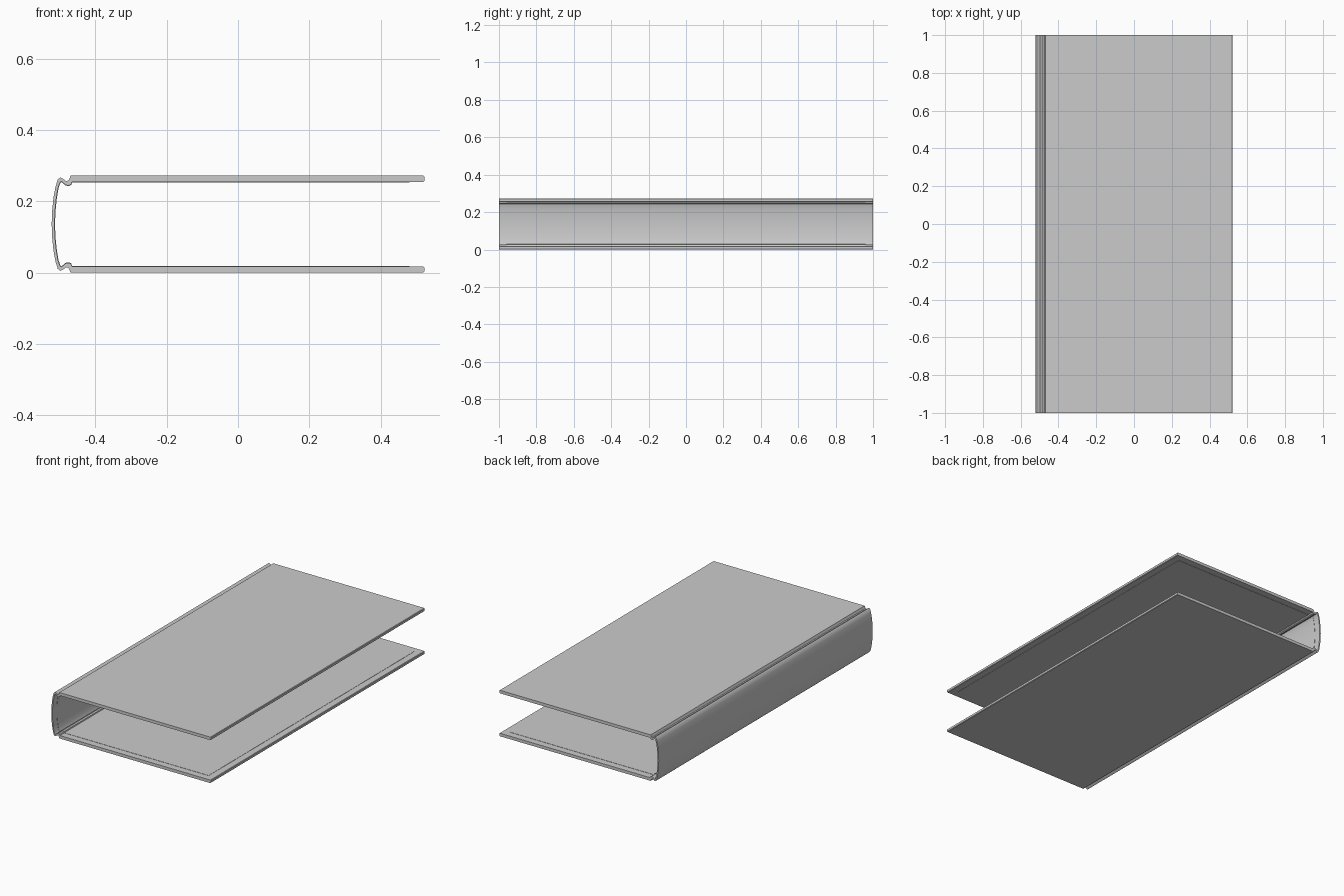
import bpy
from mathutils import Vector

if "Cube" in bpy.data.objects:
    bpy.data.objects.remove(bpy.data.objects["Cube"])

MID = 0.136  # height of the symmetry plane through the spine

# Upper half of the cover section, from spine middle to fore edge (x, z)
OUTER = [(-.522, .136), (-.521, .17), (-.517, .21), (-.511, .242), (-.505, .261),
         (-.498, .267), (-.490, .263), (-.482, .257), (-.475, .258), (-.472, .264),
         (-.469, .272), (.519, .272), (.522, .269)]
INNER = [(-.514, .136), (-.513, .17), (-.509, .209), (-.504, .238), (-.499, .252),
         (-.496, .256), (-.490, .252), (-.483, .246), (-.475, .244), (-.468, .247),
         (-.465, .254), (.519, .254), (.522, .257)]


def mirrored(half):
    """Full path: lower fore edge, round the spine, to upper fore edge."""
    return [(x, 2 * MID - z) for x, z in reversed(half[1:])] + half


def offset(path, d):
    """Move an open path sideways, towards the inside of the cover."""
    out = []
    for i, p in enumerate(path):
        a = Vector(path[max(i - 1, 0)])
        b = Vector(path[min(i + 1, len(path) - 1)])
        t = (b - a).normalized()
        out.append((p[0] + t.y * d, p[1] - t.x * d))
    return out


def sheet(name, outer, inner, half_len):
    """Solid strip between two matching paths, running along y."""
    n = len(outer)
    verts = [(x, y, z) for y in (-half_len, half_len)
             for path in (outer, inner) for x, z in path]
    o0, i0, o1, i1 = 0, n, 2 * n, 3 * n
    faces = []
    for k in range(n - 1):
        for a, b in ((o0, i0), (o1, o0), (i1, o1), (i0, i1)):
            faces.append((a + k, b + k, b + k + 1, a + k + 1))
    faces.append((o0, o1, i1, i0))
    faces.append((o0 + n - 1, i0 + n - 1, i1 + n - 1, o1 + n - 1))
    mesh = bpy.data.meshes.new(name)
    mesh.from_pydata(verts, [], faces)
    ob = bpy.data.objects.new(name, mesh)
    bpy.context.collection.objects.link(ob)
    bpy.context.view_layer.objects.active = ob
    ob.select_set(True)
    bpy.ops.object.mode_set(mode='EDIT')
    bpy.ops.mesh.select_all(action='SELECT')
    bpy.ops.mesh.normals_make_consistent(inside=False)
    bpy.ops.object.mode_set(mode='OBJECT')
    bpy.ops.object.shade_smooth_by_angle(angle=0.6)
    ob.select_set(False)
    return ob


# Boards, hinge grooves and rounded spine in one shell
sheet("book_cover", mirrored(OUTER), mirrored(INNER), 1.0)

# Thin lining glued to the inside, inset from the edges
lining = mirrored(INNER[:-2] + [(.48, .254)])
sheet("inner_lining", lining, offset(lining, 0.0015), 0.96)
